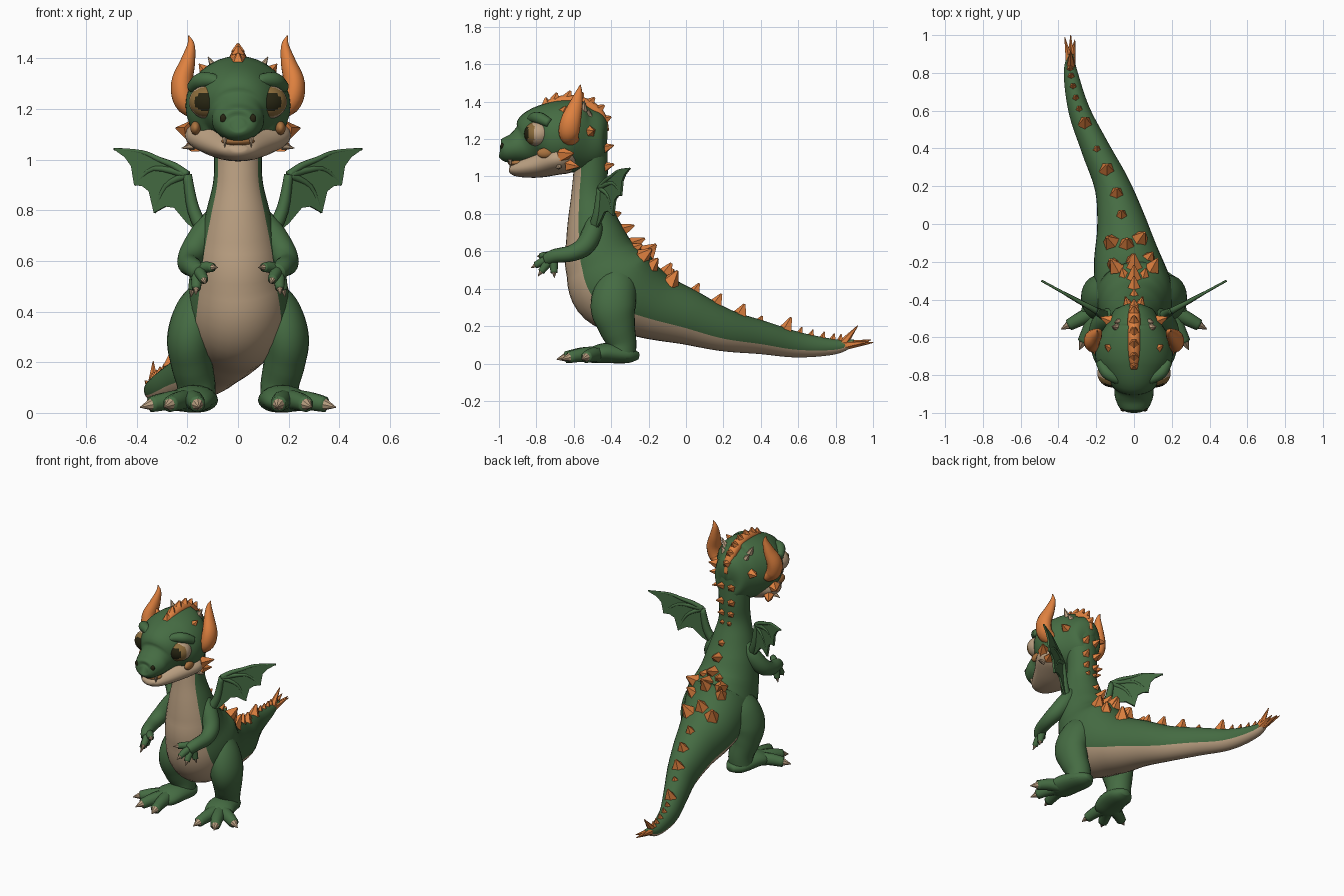
import bpy, bmesh, math
from mathutils import Vector, Matrix

if "Cube" in bpy.data.objects:
    bpy.data.objects.remove(bpy.data.objects["Cube"])


def material(name, *rgb):
    m = bpy.data.materials.new(name)
    m.use_nodes = True
    m.diffuse_color = (*rgb, 1)
    m.node_tree.nodes["Principled BSDF"].inputs["Base Color"].default_value = (*rgb, 1)
    return m


GREEN = material("scale_green", .06, .15, .056)
TAN = material("belly_tan", .5, .355, .225)
ORANGE = material("horn_orange", .74, .22, .05)
DARK = material("pupil_dark", .02, .018, .006)
GOLD = material("iris_gold", .26, .15, .045)
RUST = material("cheek_rust", .4, .17, .05)
SIDES = (("left", 1), ("right", -1))


def finish(name, bm, mats, smooth=True):
    mesh = bpy.data.meshes.new(name)
    bmesh.ops.recalc_face_normals(bm, faces=bm.faces)
    for f in bm.faces:
        f.smooth = smooth
    bm.to_mesh(mesh)
    bm.free()
    for m in mats:
        mesh.materials.append(m)
    ob = bpy.data.objects.new(name, mesh)
    bpy.context.collection.objects.link(ob)
    return ob


def sample(pts, t):
    """Smooth curve through (x, y, z, side radius, depth radius) points."""
    n = len(pts) - 1
    t = min(max(t, 0), n)
    i = min(int(t), n - 1)
    u = t - i
    a, b, c, d = (Vector((*pts[min(max(k, 0), n)], pts[min(max(k, 0), n)][-1])[:5])
                  for k in range(i - 1, i + 3))
    return b + (c - a) * (u / 2) + (2 * a - 5 * b + 4 * c - d) * (u * u / 2) \
        + (3 * b - a - 3 * c + d) * (u ** 3 / 2)


def surface(pts, t, angle):
    """Point on the tube and its outward direction; angle 0 is the belly side."""
    p = sample(pts, t)
    tan = (sample(pts, t + .02) - sample(pts, t - .02)).to_3d().normalized()
    ref = Vector((0, 1, 0)) if abs(tan.x) > .9 else Vector((1, 0, 0))
    side = (ref - tan * ref.dot(tan)).normalized()
    front = tan.cross(side)
    s, c = math.sin(angle), math.cos(angle)
    rx, rn = max(p[3], .002), max(p[4], .002)
    out = (side * s / rx + front * c / rn).normalized()
    return p.to_3d() + side * s * rx + front * c * rn, out


def loft(name, pts, mat, sides=14, steps=5, belly=None):
    bm = bmesh.new()
    total = (len(pts) - 1) * steps
    rings = [[bm.verts.new(surface(pts, r / steps, math.tau * k / sides)[0])
              for k in range(sides)] for r in range(total + 1)]
    for r, (a, b) in enumerate(zip(rings, rings[1:])):
        for k in range(sides):
            j = (k + 1) % sides
            f = bm.faces.new((a[k], a[j], b[j], b[k]))
            if belly and math.cos(math.tau * (k + .5) / sides) > belly(r / steps):
                f.material_index = 1
    bm.faces.new(rings[0])
    bm.faces.new(rings[-1])
    return finish(name, bm, [mat, TAN])


def cones(name, specs, mat, sides=6, blunt=.08):
    """Each spec: base point, direction, length, radius."""
    bm = bmesh.new()
    for base, way, length, radius in specs:
        way = Vector(way).normalized()
        mid = Vector(base) + way * length * .5
        mx = Matrix.Translation(mid) @ way.to_track_quat("Z", "Y").to_matrix().to_4x4()
        bmesh.ops.create_cone(bm, cap_ends=True, segments=sides, radius1=radius,
                              radius2=radius * blunt, depth=length, matrix=mx)
    return finish(name, bm, [mat], False)


def ball(name, at, size, mats, rule=None):
    bm = bmesh.new()
    bmesh.ops.create_uvsphere(bm, u_segments=40, v_segments=28, radius=1)
    for f in bm.faces:
        if rule:
            f.material_index = rule(f.calc_center_median().normalized())
    bm.transform(Matrix.Translation(at) @ Matrix.Diagonal((*size, 1)))
    return finish(name, bm, mats)


# Neck, torso and tail in one tube with a pale underside
BODY = [(0, -.52, 1.25, .11, .095), (0, -.51, 1.05, .096, .092), (0, -.515, .92, .097, .097),
        (0, -.505, .8, .125, .125), (0, -.485, .68, .155, .16), (0, -.45, .55, .18, .205),
        (0, -.37, .42, .205, .25), (-.035, -.2, .32, .18, .19), (-.065, 0, .25, .132, .15),
        (-.115, .2, .18, .095, .115), (-.205, .4, .14, .075, .09), (-.29, .6, .1, .057, .068),
        (-.335, .8, .09, .037, .04), (-.335, .9, .115, .015, .015)]
loft("body", BODY, GREEN, 32, 6, lambda t: .5 if t < 6 else .43)

# Head and lower jaw
HEAD = [(0, -.995, 1.14, .03, .025), (0, -.98, 1.14, .072, .06), (0, -.92, 1.15, .1, .08),
        (0, -.86, 1.17, .108, .11), (0, -.8, 1.2, .155, .16), (0, -.72, 1.21, .203, .187),
        (0, -.62, 1.215, .198, .195), (0, -.52, 1.215, .14, .18), (0, -.45, 1.23, .095, .12),
        (0, -.42, 1.23, .02, .03)]
loft("head", HEAD, GREEN, 32)
JAW = [(0, -.945, 1.045, .035, .012), (0, -.91, 1.04, .078, .04), (0, -.8, 1.06, .145, .068),
       (0, -.7, 1.09, .207, .083), (0, -.63, 1.105, .19, .085), (0, -.565, 1.11, .1, .05)]
loft("lower_jaw", JAW, TAN, 24)
ball("tongue", (0, -.9, 1.073), (.065, .052, .022), [RUST])

# Crest along the top of the head
CREST = [(0, -.77, 1.35, .015), (0, -.72, 1.385, .03), (0, -.62, 1.402, .035),
         (0, -.53, 1.38, .034), (0, -.46, 1.325, .03), (0, -.425, 1.24, .015)]
loft("head_crest", CREST, ORANGE, 8)


def spikes_on(pts, rows, lean):
    out = []
    for t, offset, length, radius in rows:
        p, way = surface(pts, t, math.pi + math.radians(offset))
        out.append((p - way * .012, way + Vector(lean), length, radius))
    return out


cones("crest_spikes", spikes_on(CREST, [(.7 + .6 * i, 0, .036, .028) for i in range(7)],
                                (0, .5, .2)), ORANGE, 5, .2)

# Spine spikes: a middle row down to the tail, and flanking pairs over the hips
spine = [(3.2, 0, .04, .03), (4, 0, .07, .038), (4.8, 0, .075, .042), (5.5, 0, .08, .045),
         (6.3, 0, .07, .042), (7.1, 0, .075, .048), (8, 0, .055, .034), (8.6, 0, .065, .04),
         (9.35, 0, .068, .044), (9.9, 0, .035, .026), (10.6, 0, .075, .04)]
spine += [(11 + .3 * i, 0, .042, .022) for i in range(5)]
for a in (-1, 1):
    spine += [(5.1, a * 18, .045, .032), (5.75, a * 30, .07, .046), (6.5, a * 30, .06, .042),
              (7.3, a * 28, .08, .052), (.55, a * 20, .055, .03), (1, a * 22, .055, .03),
              (1.5, a * 20, .045, .028), (2.1, a * 15, .035, .022)]
cones("spine_spikes", spikes_on(BODY, spine, (0, .35, .35)), ORANGE, 5, .15)

# Tail tuft
root = (-.335, .83, .095)
cones("tail_tuft", [(root, w, n, .028) for w, n in (
    ((0, 1, .1), .172), ((-.2, 1, .2), .165), ((.15, 1, .15), .15), ((0, .7, .85), .14))], ORANGE)

# Wing outline as (x, z); the wing sweeps backward as it goes outward
LEAD = [(.2, .94), (.25, .975), (.31, 1), (.38, 1.03), (.49, 1.042)]
TRAIL = [(.445, 1.01), (.42, .975), (.408, .9), (.375, .895), (.35, .875), (.33, .79),
         (.285, .815), (.25, .81), (.2, .75), (.14, .7)]


def wing_point(s, x, z):
    return Vector((s * x, -.3 - (.49 - x) * .55, z))


for label, s in SIDES:
    # Eye, brow, nostril, cheek patch
    gaze = Vector((s * .24, -.96, .03)).normalized()

    def eye_rule(d):
        c = d.dot(gaze)
        return 2 if c > .84 else 1 if c > .5 else 0

    ball(f"{label}_eye", (s * .116, -.79, 1.228), (.078, .075, .068), [TAN, GOLD, DARK], eye_rule)
    loft(f"{label}_brow", [(s * .05, -.845, 1.285, .016), (s * .095, -.82, 1.312, .026),
                           (s * .145, -.785, 1.312, .032), (s * .18, -.73, 1.285, .024)], GREEN)
    ball(f"{label}_nostril", (s * .058, -.982, 1.163), (.014, .01, .017), [DARK])
    ball(f"{label}_cheek_patch", (s * .168, -.755, 1.125), (.02, .042, .027), [RUST])

    # Horn and small head spikes
    loft(f"{label}_horn", [(s * .165, -.61, 1.19, .03, .04), (s * .21, -.625, 1.23, .043, .055),
                           (s * .222, -.615, 1.3, .043, .054), (s * .2, -.59, 1.38, .031, .038),
                           (s * .186, -.572, 1.45, .016, .018), (s * .195, -.565, 1.49, .002, .002)],
         ORANGE)
    cones(f"{label}_cheek_spikes", [((s * .185, -.66, 1.115), (s * .6, .6, .1), .085, .042),
                                    ((s * .17, -.63, 1.06), (s * .5, .8, -.1), .07, .034)]
          + spikes_on(HEAD, [(7.1, -s * 82, .06, .036), (5.7, -s * 42, .04, .026)], (0, .4, 0)),
          ORANGE, 5)
    cones(f"{label}_pale_spikes", [((s * .175, -.68, 1.055), (s, .2, -.2), .05, .018),
                                   ((s * .052, -.94, 1.09), (0, 0, -1), .042, .012)]
          + spikes_on(HEAD, [(6.7, -s * 38, .06, .022), (7.3, -s * 45, .04, .02)], (0, .1, .5)), TAN)

    # Arm with clawed fingers
    loft(f"{label}_arm", [(s * .09, -.49, .775, .04), (s * .135, -.5, .705, .054),
                          (s * .18, -.54, .63, .052), (s * .195, -.61, .59, .044),
                          (s * .178, -.7, .575, .038), (s * .155, -.745, .555, .034)], GREEN, 16)

    def digit(part, base, tip, r0, r1, claw):
        base, tip = (Vector((s * p[0], p[1], p[2])) for p in (base, tip))
        mid = base.lerp(tip, .55) + Vector((0, 0, r1 * .25))
        loft(f"{label}_{part}", [(*base, r0), (*mid, (r0 + r1) / 2), (*tip, r1)], GREEN, 10, 4)
        way = (tip - base).normalized() - Vector((0, 0, .15))
        cones(f"{label}_{part}_claw", [(tip - way * .01, way, claw, r1 * .9)], TAN, 8)

    for i, tip in enumerate([(.1, -.775, .575), (.135, -.805, .525), (.165, -.775, .49),
                             (.18, -.705, .485)]):
        digit(f"finger_{i + 1}", (.16, -.71, .565), tip, .028, .018, .04)

    # Leg, foot and clawed toes
    loft(f"{label}_leg", [(s * .1, -.33, .5, .05, .08), (s * .15, -.37, .41, .09, .11),
                          (s * .188, -.39, .3, .092, .12), (s * .183, -.37, .2, .083, .1),
                          (s * .165, -.345, .11, .076, .08), (s * .165, -.35, .03, .076, .08)],
         GREEN, 24)
    loft(f"{label}_foot", [(s * .145, -.255, .042, .03, .02), (s * .155, -.31, .045, .075, .043),
                           (s * .175, -.42, .056, .09, .054), (s * .2, -.5, .045, .085, .043),
                           (s * .215, -.545, .035, .04, .02)], GREEN, 20)
    for i, tip in enumerate([(.16, -.645, .033), (.27, -.625, .033), (.345, -.535, .033)]):
        digit(f"toe_{i + 1}", (.185, -.45, .048), tip, .046, .031, .058)

    # Wing membrane and bones
    bm = bmesh.new()
    bm.faces.new([bm.verts.new(wing_point(s, *p)) for p in LEAD + TRAIL])
    web = finish(f"{label}_wing_membrane", bm, [GREEN], False)
    thick = web.modifiers.new("thickness", "SOLIDIFY")
    thick.thickness, thick.offset = .012, 0
    bones = [[(.12, .69), (.175, .8), LEAD[0]], LEAD,
             [LEAD[0], (.33, .965), TRAIL[2]], [LEAD[0], (.285, .895), TRAIL[5]]]
    for i, path in enumerate(bones):
        r = .032 if i == 0 else .017
        end = .55 if i == 0 else .3
        count = len(path) - 1
        loft(f"{label}_wing_bone_{i + 1}",
             [(*wing_point(s, *p), r * (1 - (1 - end) * k / count))
              for k, p in enumerate(path)], GREEN, 8, 4)
